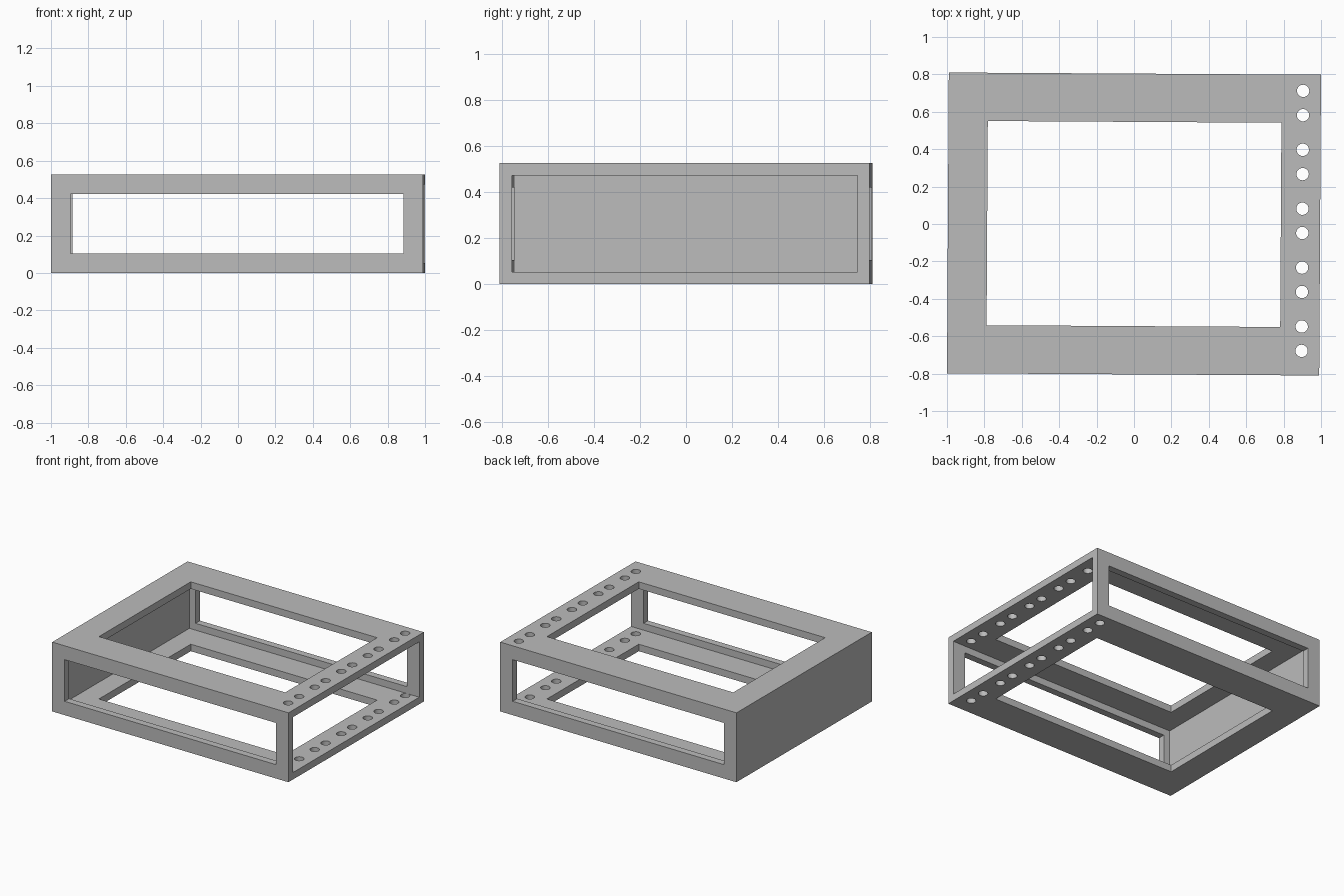
import bpy
from math import radians

if "Cube" in bpy.data.objects:
    bpy.data.objects.remove(bpy.data.objects["Cube"], do_unlink=True)

HALF_X, HALF_Y, HEIGHT, WALL = 0.995, 0.804, 0.526, 0.053
MID = HEIGHT / 2

grey = bpy.data.materials.new("plain grey")
grey.use_nodes = True
grey.diffuse_color = (0.5, 0.5, 0.5, 1)
grey.node_tree.nodes["Principled BSDF"].inputs["Base Color"].default_value = (0.5, 0.5, 0.5, 1)


def box(name, low, high):
    """Box between two opposite corners."""
    bpy.ops.mesh.primitive_cube_add(size=1, location=[(a + b) / 2 for a, b in zip(low, high)])
    ob = bpy.context.object
    ob.name = name
    ob.scale = [b - a for a, b in zip(low, high)]
    bpy.ops.object.transform_apply(location=True, rotation=False, scale=True)
    return ob


def cut(target, cutter):
    """Subtract a cutter and remove it."""
    cutter.hide_render = True
    mod = target.modifiers.new("cut", "BOOLEAN")
    mod.operation, mod.solver, mod.object = "DIFFERENCE", "EXACT", cutter
    bpy.context.view_layer.objects.active = target
    bpy.ops.object.modifier_apply(modifier=mod.name)
    bpy.data.objects.remove(cutter, do_unlink=True)


# Outer shell, hollow and open on the left side
frame = box("open_frame", (-HALF_X, -HALF_Y, 0), (HALF_X, HALF_Y, HEIGHT))
frame.data.materials.append(grey)
cut(frame, box("cavity", (WALL - HALF_X, WALL - HALF_Y, WALL),
               (HALF_X + 1, HALF_Y - WALL, HEIGHT - WALL)))

# Windows through the front and back, and through the top and bottom
cut(frame, box("side_windows", (-0.89, -1, 0.105), (0.89, 1, HEIGHT - 0.105)))
cut(frame, box("top_windows", (-0.785, -0.546, -1), (0.785, 0.546, 1)))

# Five pairs of mounting holes along the open edge
for i in range(-2, 3):
    for side in (-1, 1):
        y = 0.022 + i * 0.315 + side * 0.065
        bpy.ops.mesh.primitive_cylinder_add(vertices=32, radius=0.033, depth=2,
                                            location=(0.9, y, MID))
        cut(frame, bpy.context.object)

# The whole frame stands turned by a fraction of a degree
frame.rotation_euler.z = radians(-0.34)
bpy.ops.object.select_all(action="DESELECT")
frame.select_set(True)
bpy.context.view_layer.objects.active = frame
bpy.ops.object.transform_apply(location=False, rotation=True, scale=False)
bpy.ops.object.shade_smooth_by_angle(angle=radians(30))
